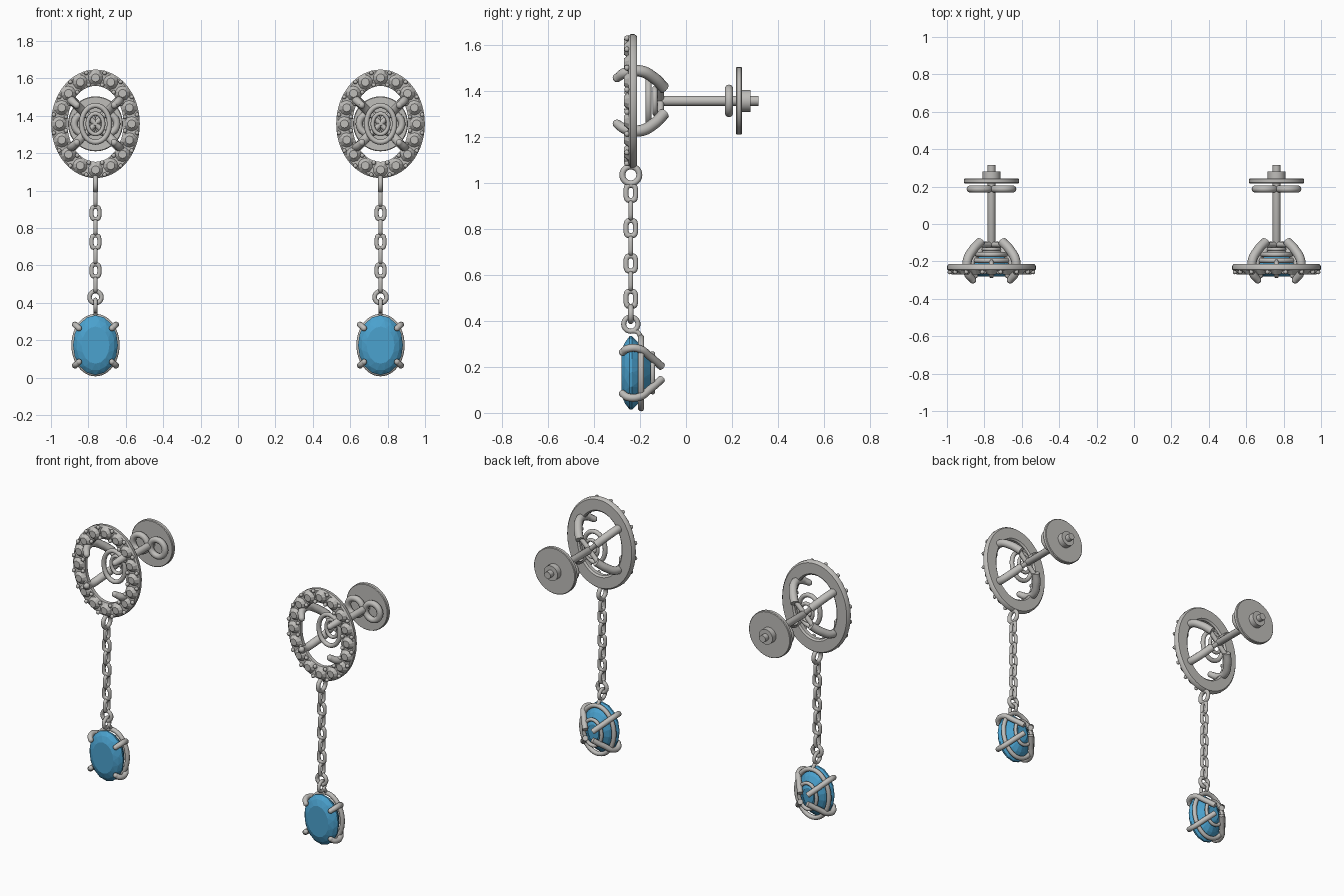
import bpy, bmesh, math
from mathutils import Vector, Matrix

cube = bpy.data.objects.get("Cube")
if cube:
    bpy.data.objects.remove(cube)


def material(name, rgb, metallic=0.0):
    m = bpy.data.materials.new(name)
    m.use_nodes = True
    m.diffuse_color = (*rgb, 1)
    m.node_tree.nodes["Principled BSDF"].inputs["Base Color"].default_value = (*rgb, 1)
    return m


SILVER = material("silver grey", (0.52, 0.51, 0.49))
BLUE = material("sky blue gem", (0.07, 0.36, 0.62))
SIDES = {"right": -0.762, "left": 0.762}
Y = -0.24            # plane of the chain
TOP = 1.357          # centre height of the stud
DROP = 0.174         # centre height of the pendant
CORNERS = [(sx, sz) for sx in (-1, 1) for sz in (-1, 1)]


def place(name, mesh, mat=SILVER, smooth=True):
    """Put one copy of a part on each earring."""
    mesh.materials.clear()
    mesh.materials.append(mat)
    if smooth:
        mesh.shade_smooth()
        mesh.set_sharp_from_angle(angle=math.radians(40))
    else:
        mesh.shade_flat()
    for side, x in SIDES.items():
        ob = bpy.data.objects.new(f"{side}_{name}", mesh)
        ob.location.x = x
        bpy.context.collection.objects.link(ob)


def finish(bm, name, mat=SILVER, smooth=True):
    bmesh.ops.recalc_face_normals(bm, faces=bm.faces)
    mesh = bpy.data.meshes.new(name)
    bm.to_mesh(mesh)
    bm.free()
    place(name, mesh, mat, smooth)


def sweep(bm, a, b, profile, z, n=48, closed=True, power=1.0, turn=False):
    """Sweep (outward offset, y) points round an oval; turn faces it to the side."""
    rows = []
    for i in range(n):
        t = math.tau * i / n
        c, s = math.cos(t), math.sin(t)
        c, s = (math.copysign(abs(v) ** power, v) for v in (c, s))
        row = []
        for d, y in profile:
            co = Vector(((a + d) * c, y, (b + d) * s + z))
            if turn:
                co = Vector((y - Y, co.x + Y, co.z))
            row.append(bm.verts.new(co))
        rows.append(row)
    m = len(profile)
    for i in range(n):
        p, q = rows[i], rows[(i + 1) % n]
        for j in range(m if closed else m - 1):
            k = (j + 1) % m
            bm.faces.new((p[j], p[k], q[k], q[j]))
    if not closed:
        bm.faces.new([r[0] for r in rows])
        bm.faces.new([r[-1] for r in rows])


def wire(bm, a, b, r, y, z, **kw):
    """Round wire ring; a and b are centre-line radii."""
    prof = [(r * math.cos(math.tau * k / 10), y + r * math.sin(math.tau * k / 10))
            for k in range(10)]
    sweep(bm, a, b, prof, z, **kw)


def ball(bm, co, r):
    bmesh.ops.create_uvsphere(bm, u_segments=10, v_segments=6, radius=r,
                              matrix=Matrix.Translation(co))


def rods(name, paths, thickness):
    """Smooth bent rods; every point is (x, y, z, relative radius)."""
    cu = bpy.data.curves.new(name, "CURVE")
    cu.dimensions = "3D"
    cu.bevel_depth, cu.bevel_resolution = thickness, 3
    cu.resolution_u = 8
    cu.use_fill_caps = True
    for path in paths:
        sp = cu.splines.new("BEZIER")
        sp.bezier_points.add(len(path) - 1)
        for p, (x, y, z, r) in zip(sp.bezier_points, path):
            p.co, p.radius = (x, y, z), r
            p.handle_left_type = p.handle_right_type = "AUTO"
    temp = bpy.data.objects.new(name, cu)
    bpy.context.collection.objects.link(temp)
    mesh = bpy.data.meshes.new_from_object(
        temp.evaluated_get(bpy.context.evaluated_depsgraph_get()))
    bpy.data.objects.remove(temp)
    place(name, mesh)


def oval_points(a, b, count, shift=0.0):
    """Evenly spaced points round an oval."""
    fine = [(a * math.sin(math.tau * i / 720), b * math.cos(math.tau * i / 720))
            for i in range(721)]
    run = [0.0]
    for p, q in zip(fine, fine[1:]):
        run.append(run[-1] + math.dist(p, q))
    for k in range(count):
        goal = run[-1] * (k + shift) / count
        yield fine[min(range(721), key=lambda i: abs(run[i] - goal))]


# Oval halo plate with a rounded back
bm = bmesh.new()
sweep(bm, 0.19, 0.243, [(-0.04, -0.245), (-0.034, -0.25), (0.038, -0.25), (0.047, -0.242),
                        (0.047, -0.224), (0.038, -0.213), (-0.03, -0.213), (-0.04, -0.222)],
      TOP, n=64)
finish(bm, "halo_plate")

# Halo stones and the small beads that hold them
bm = bmesh.new()
for x, z in oval_points(0.193, 0.246, 16):
    bmesh.ops.create_cone(bm, cap_ends=True, segments=10, radius1=0.042, radius2=0.022,
                          depth=0.022, matrix=Matrix.Translation((x, -0.258, TOP + z))
                          @ Matrix.Rotation(math.pi / 2, 4, "X"))
finish(bm, "halo_stones", smooth=False)
bm = bmesh.new()
for a, b in ((0.226, 0.279), (0.16, 0.213)):
    for x, z in oval_points(a, b, 16, 0.5):
        ball(bm, (x, -0.257, TOP + z), 0.012)
finish(bm, "halo_beads")

# Open basket behind the halo
bm = bmesh.new()
wire(bm, 0.075, 0.098, 0.014, -0.163, TOP)
wire(bm, 0.042, 0.055, 0.011, -0.135, TOP)
finish(bm, "stud_basket")

# Stud prongs, narrowing where they meet at the post
rods("stud_prongs",
     [[(0.1 * sx, -0.3, TOP + 0.1 * sz, 0.75), (0.125 * sx, -0.265, TOP + 0.122 * sz, 0.9),
       (0.13 * sx, -0.2, TOP + 0.13 * sz, 1), (0.1 * sx, -0.14, TOP + 0.1 * sz, 1),
       (0.058 * sx, -0.095, TOP + 0.056 * sz, 1)] for sx, sz in CORNERS], 0.025)
rods("stud_prong_struts",
     [[(0.07 * sx, -0.11, TOP + 0.07 * sz, 1), (0, -0.11, TOP, 1)] for sx, sz in CORNERS], 0.015)
bm = bmesh.new()
for sx, sz in CORNERS:
    ball(bm, (0.1 * sx, -0.3, TOP + 0.1 * sz), 0.019)
finish(bm, "stud_prong_tips")

# Post with a flat backing disc and its hub
bm = bmesh.new()
sweep(bm, 0, 0, [(0.01, -0.125), (0.022, -0.1), (0.022, 0.315)], TOP, n=16, closed=False)
finish(bm, "post")
bm = bmesh.new()
sweep(bm, 0, 0, [(0.143, 0.217), (0.147, 0.221), (0.147, 0.24), (0.143, 0.244),
                 (0.048, 0.244), (0.048, 0.281)], TOP, n=40, closed=False)
finish(bm, "backing_disc")

# Two curled loops that grip the post
bm = bmesh.new()
for side in (-1, 1):
    first = len(bm.verts)
    wire(bm, 0.052, 0.052, 0.019, 0.187, TOP, n=32)
    bm.verts.ensure_lookup_table()
    bmesh.ops.translate(bm, verts=bm.verts[first:], vec=(0.062 * side, 0, 0))
finish(bm, "backing_loops")

# Chain: jump rings at both ends, links turned alternately between
bm = bmesh.new()
wire(bm, 0.037, 0.037, 0.013, Y, 1.035, n=28, turn=True)
wire(bm, 0.032, 0.032, 0.012, Y, 0.43, n=28)
wire(bm, 0.031, 0.031, 0.011, Y, 0.386, n=28, turn=True)
finish(bm, "jump_rings")
bm = bmesh.new()
for k in range(7):
    wire(bm, 0.021, 0.033, 0.011, Y, 0.957 - 0.0768 * k, n=24, power=0.65, turn=k % 2 == 0)
finish(bm, "chain_links")

# Faceted oval gem: table, crown, girdle, pavilion
bm = bmesh.new()
rings = []
for scale, y, shift in ((0.62, -0.28, 0), (0.85, -0.265, 0.5), (1, -0.245, 0),
                        (1, -0.235, 0), (0.72, -0.187, 0.5), (0.32, -0.15, 0)):
    rings.append([bm.verts.new((0.12 * scale * math.cos(math.tau * (i + shift) / 16), y,
                                DROP + 0.16 * scale * math.sin(math.tau * (i + shift) / 16)))
                  for i in range(16)])
bmesh.ops.convex_hull(bm, input=bm.verts)
finish(bm, "drop_gem", BLUE, smooth=False)

# Pendant setting: girdle wire, lower basket wire, prongs and hanging loop
bm = bmesh.new()
wire(bm, 0.115, 0.153, 0.014, -0.195, DROP)
wire(bm, 0.062, 0.083, 0.011, -0.145, DROP)
finish(bm, "drop_basket")
rods("drop_prongs",
     [[(0.088 * sx, -0.276, DROP + 0.09 * sz, 0.9), (0.105 * sx, -0.255, DROP + 0.105 * sz, 1),
       (0.105 * sx, -0.205, DROP + 0.105 * sz, 1), (0.07 * sx, -0.155, DROP + 0.07 * sz, 1),
       (0.025 * sx, -0.105, DROP + 0.027 * sz, 1)] for sx, sz in CORNERS], 0.017)
bm = bmesh.new()
for sx, sz in CORNERS:
    ball(bm, (0.088 * sx, -0.276, DROP + 0.09 * sz), 0.016)
finish(bm, "drop_prong_tips")
rods("drop_hanger", [[(0, -0.238, 0.357, 1), (0, -0.212, 0.352, 1), (0, -0.196, 0.33, 1)]], 0.011)
